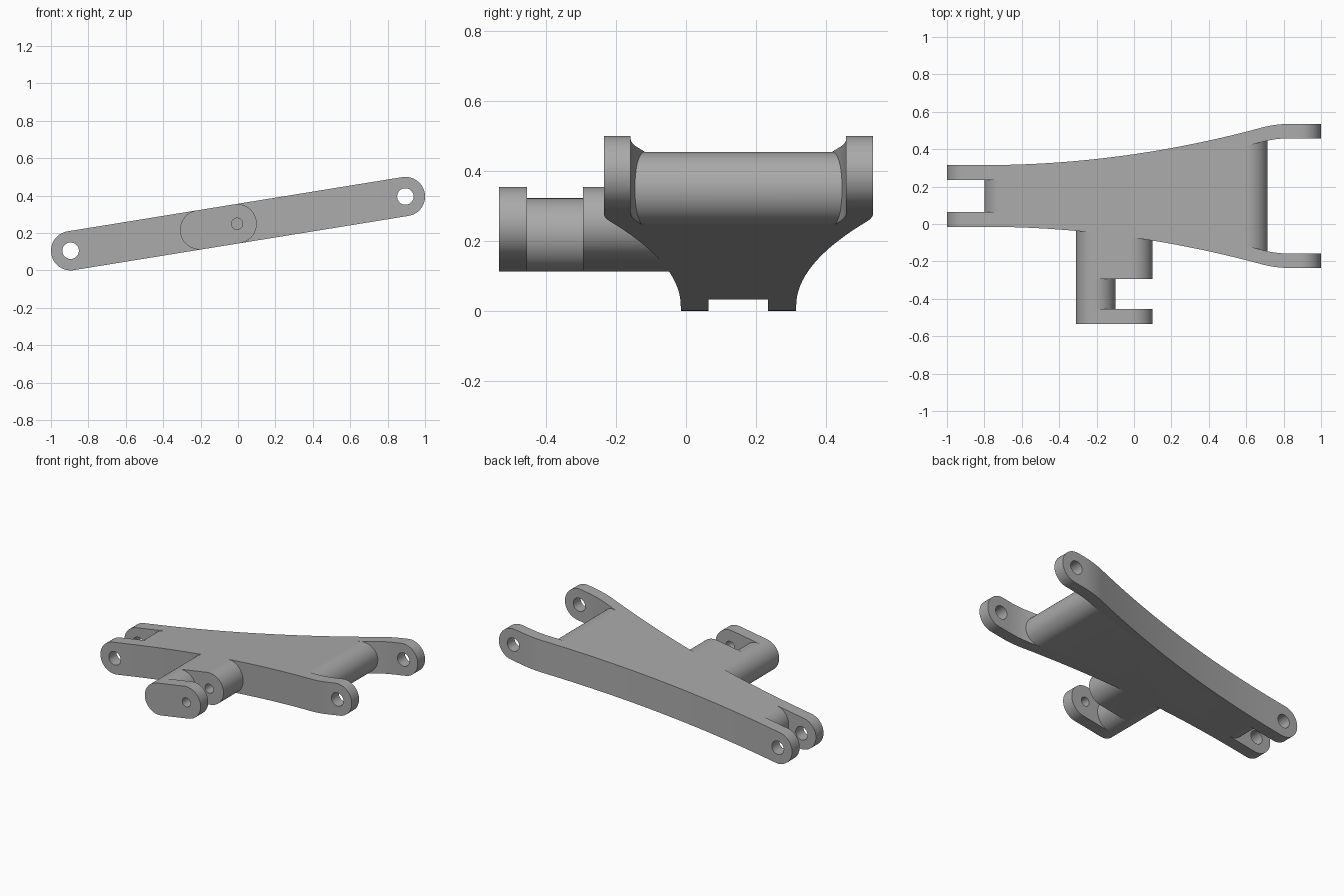
import bpy, bmesh
from math import sin, cos, pi, atan2
from mathutils import Vector

cube = bpy.data.objects.get("Cube")
if cube:
    bpy.data.objects.remove(cube, do_unlink=True)

R = 0.105                                   # half thickness of the whole link
LEFT, RIGHT = Vector((-0.895, 0.105)), Vector((0.895, 0.395))
TILT = atan2(RIGHT.y - LEFT.y, RIGHT.x - LEFT.x)
U = Vector((cos(TILT), sin(TILT)))
N = Vector((-U.y, U.x))
MID_Y = 0.15

grey = bpy.data.materials.new("plain grey")
grey.use_nodes = True
COLOUR = (0.4, 0.4, 0.4, 1)
grey.diffuse_color = COLOUR
grey.node_tree.nodes["Principled BSDF"].inputs["Base Color"].default_value = COLOUR


def on_axis(x):
    """Point of the tilted centre line at a given x."""
    return LEFT + U * ((x - LEFT.x) / U.x)


def prism(name, base, move):
    """Extrude a closed outline of 3D points along a vector."""
    bm = bmesh.new()
    face = bm.faces.new([bm.verts.new(p) for p in base])
    out = bmesh.ops.extrude_face_region(bm, geom=[face])
    bmesh.ops.translate(bm, vec=move, verts=[v for v in out["geom"] if isinstance(v, bmesh.types.BMVert)])
    bmesh.ops.recalc_face_normals(bm, faces=bm.faces)
    mesh = bpy.data.meshes.new(name)
    bm.to_mesh(mesh)
    bm.free()
    obj = bpy.data.objects.new(name, mesh)
    bpy.context.collection.objects.link(obj)
    mesh.materials.append(grey)
    return obj


def side_prism(name, outline, y0, y1):
    return prism(name, [(p.x, y0, p.y) for p in outline], (0, y1 - y0, 0))


def plan_prism(name, outline):
    return prism(name, [(x, y, -0.3) for x, y in outline], (0, 0, 1.2))


def arc(c, r, start, sweep, n=40):
    return [c + r * Vector((cos(start + sweep * i / n), sin(start + sweep * i / n))) for i in range(n + 1)]


def stadium(a, b):
    return arc(a, R, TILT + pi / 2, pi) + arc(b, R, TILT - pi / 2, pi)


def rod(c, r, y0, y1):
    return side_prism("hole_cutter", arc(c, r, 0, 2 * pi, 48)[:-1], y0, y1)


def slot(c, side, y0, y1):
    """Cutter that leaves a convex round end about c, opening along side * U."""
    reach = U * side * 0.7
    outline = [c + N * 0.3] + arc(c, R, TILT + pi / 2, -side * pi) + [c - N * 0.3]
    return side_prism("slot_cutter", outline + [c - N * 0.3 + reach, c + N * 0.3 + reach], y0, y1)


def combine(obj, other, mode):
    mod = obj.modifiers.new("cut", 'BOOLEAN')
    mod.operation, mod.solver, mod.object = mode, 'EXACT', other
    bpy.ops.object.select_all(action='DESELECT')
    bpy.context.view_layer.objects.active = obj
    obj.select_set(True)
    bpy.ops.object.modifier_apply(modifier=mod.name)
    bpy.data.objects.remove(other, do_unlink=True)


def half_width(x):
    """Plan half width: straight, flaring, then straight again."""
    flare, run = 0.68, 0.151
    x1 = min(max(x, -0.8), flare)
    w = 0.165 + 0.0911 * (x1 + 0.8) ** 2
    t = min(max(x - flare, 0), run)
    return w + 0.27 * (t - t * t / (2 * run))


def flared(x0, x1, inset, n):
    xs = [x0 + (x1 - x0) * i / n for i in range(n + 1)]
    return ([(x, MID_Y - half_width(x) + inset) for x in xs]
            + [(x, MID_Y + half_width(x) - inset) for x in reversed(xs)])


# Main link: tilted bar trimmed to the flared plan
link = side_prism("link_arm", stadium(LEFT, RIGHT), -0.8, 0.8)
combine(link, plan_prism("plan_trim", flared(-1.1, 1.1, 0, 110)), 'INTERSECT')

# Wide fork with walls that follow the flare
wide = slot(on_axis(0.61), 1, -0.8, 0.8)
combine(wide, plan_prism("fork_trim", flared(0.5, 1.2, 0.077, 60)), 'INTERSECT')
combine(link, wide, 'DIFFERENCE')

# Narrow fork
combine(link, slot(on_axis(-0.695), -1, 0.065, 0.235), 'DIFFERENCE')

# Pin holes at both ends
for end in (LEFT, RIGHT):
    combine(link, rod(end, 0.044, -0.9, 0.9), 'DIFFERENCE')

# Side bracket with its own slot and small pin hole
inner, outer = on_axis(-0.205), on_axis(-0.005)
bracket = side_prism("side_bracket", stadium(inner, outer), -0.535, 0.03)
combine(bracket, slot(inner, 1, -0.455, -0.295), 'DIFFERENCE')
combine(link, bracket, 'UNION')
combine(link, rod(outer, 0.03, -0.6, -0.14), 'DIFFERENCE')

bpy.ops.object.select_all(action='DESELECT')
link.select_set(True)
bpy.context.view_layer.objects.active = link
bpy.ops.object.shade_smooth_by_angle(angle=0.5)
